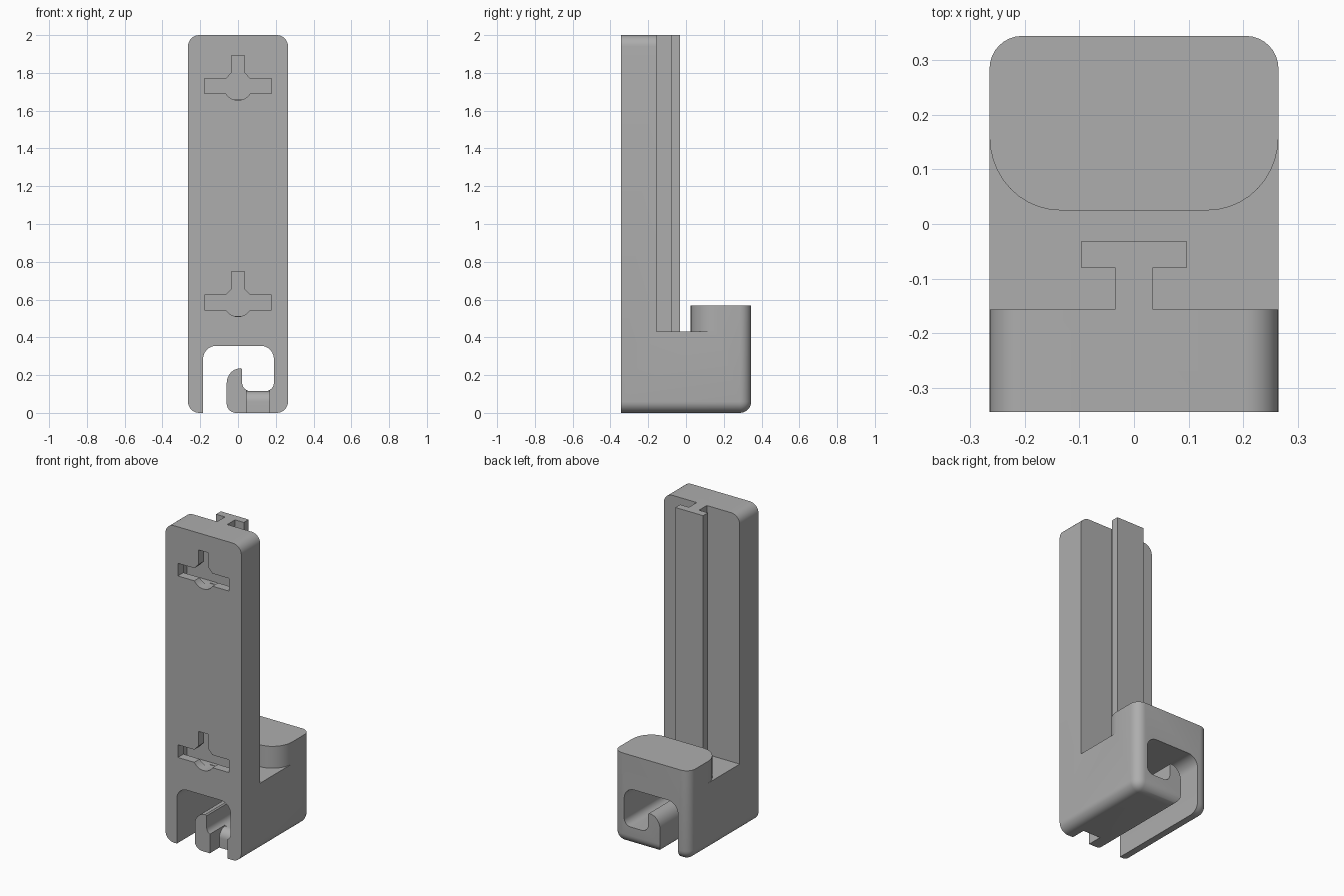
import bpy, bmesh, math

if "Cube" in bpy.data.objects:
    bpy.data.objects.remove(bpy.data.objects["Cube"])

W, D = 0.265, 0.345           # half width, half depth
grey = bpy.data.materials.new("light grey plastic")
grey.diffuse_color = (0.42, 0.42, 0.42, 1)
grey.use_nodes = True
grey.node_tree.nodes["Principled BSDF"].inputs["Base Color"].default_value = grey.diffuse_color


def arc(cx, cy, rx, ry, a0, a1, n=10):
    angles = [math.radians(a0 + (a1 - a0) * i / n) for i in range(n + 1)]
    return [(cx + rx * math.cos(a), cy + ry * math.sin(a)) for a in angles]


def mirrored(half):
    """Close a right-hand half profile by mirroring it over x = 0."""
    return half + [(-x, z) for x, z in reversed(half) if abs(x) > 1e-5]


def add_object(name, bm):
    bmesh.ops.recalc_face_normals(bm, faces=bm.faces)
    mesh = bpy.data.meshes.new(name)
    bm.to_mesh(mesh)
    bm.free()
    mesh.materials.append(grey)
    ob = bpy.data.objects.new(name, mesh)
    bpy.context.collection.objects.link(ob)
    return ob


def prism(name, pts, axis, lo, hi):
    """Extrude a 2D profile along x, y or z."""
    place = {"x": lambda u, v: (lo, u, v), "y": lambda u, v: (u, lo, v),
             "z": lambda u, v: (u, v, lo)}[axis]
    bm = bmesh.new()
    face = bm.faces.new([bm.verts.new(place(u, v)) for u, v in pts])
    new = bmesh.ops.extrude_face_region(bm, geom=[face])["geom"]
    shift = [hi - lo if a == axis else 0 for a in "xyz"]
    bmesh.ops.translate(bm, vec=shift, verts=[g for g in new if isinstance(g, bmesh.types.BMVert)])
    return add_object(name, bm)


def combine(ob, tool, operation="DIFFERENCE"):
    tool.hide_render = True
    mod = ob.modifiers.new("cut", "BOOLEAN")
    mod.operation, mod.solver, mod.object = operation, "EXACT", tool
    bpy.context.view_layer.objects.active = ob
    bpy.ops.object.modifier_apply(modifier=mod.name)
    bpy.data.objects.remove(tool)


# Main body: tall box with rounded side edges, back uprights and back bottom
bm = bmesh.new()
bmesh.ops.create_cube(bm, size=1)
for v in bm.verts:
    v.co = (v.co.x * 2 * W, v.co.y * 2 * D, v.co.z * 2 + 1)
rounded = []
for e in bm.edges:
    a, b = e.verts[0].co, e.verts[1].co
    along_y = abs(a.y - b.y) > 0.1
    back_edge = min(a.y, b.y) > 0.3 and min(a.z, b.z) < 0.1
    if along_y or back_edge:
        rounded.append(e)
bmesh.ops.bevel(bm, geom=rounded, offset=0.06, segments=8, profile=0.5,
                affect="EDGES", clamp_overlap=True)
body = add_object("holder_body", bm)

# Clear the space behind the plate, leaving the rounded raised block
combine(body, prism("upper_cutter", [(-1, -0.157), (1, -0.157), (1, 1), (-1, 1)], "z", 0.568, 3))
gap = ([(-0.5, -0.157), (0.5, -0.157), (0.5, 0.16)]
       + arc(0.135, 0.16, 0.13, 0.135, 0, -90)
       + arc(-0.135, 0.16, 0.13, 0.135, -90, -180) + [(-0.5, 0.16)])
combine(body, prism("gap_cutter", gap, "z", 0.43, 0.7))

# T-shaped rail up the back of the plate
rail = mirrored([(0.035, -0.2), (0.035, -0.08), (0.097, -0.08), (0.097, -0.032)])
combine(body, prism("rail", rail, "z", 0.40, 2.0), "UNION")

# Hook channel running right through the base
channel = ([(-0.185, -0.1)] + arc(-0.115, 0.285, 0.07, 0.07, 180, 90)
           + arc(0.12, 0.285, 0.07, 0.07, 90, 0)
           + arc(0.145, 0.16, 0.045, 0.045, 0, -90)
           + arc(0.067, 0.16, 0.045, 0.045, -90, -180)
           + [(0.022, 0.23), (0.015, 0.237)]
           + arc(0.01, 0.155, 0.07, 0.08, 90, 180)
           + arc(-0.01, 0.05, 0.05, 0.05, 180, 270) + [(-0.01, -0.1)])
combine(body, prism("channel_cutter", channel, "y", -0.6, 0.6))

# Rounded notch at the front of the hook floor
notch = ([(-0.5, -0.1), (-0.25, -0.1)] + arc(-0.195, 0.06, 0.055, 0.055, 180, 90)
         + [(-0.195, 0.2), (-0.5, 0.2)])
combine(body, prism("notch_cutter", notch, "x", 0.045, 0.167))

# Two three-way keyhole slots with a wider pocket behind the mouth
for z in (1.73, 0.585):
    mouth = mirrored(arc(0, z, 0.075, 0.075, -90, -32.2, 6)
                     + [(0.178, z - 0.04), (0.178, z + 0.04), (0.063, z + 0.04),
                        (0.035, z + 0.07), (0.035, z + 0.163)])
    combine(body, prism("mouth_cutter", mouth, "y", -0.5, -0.26))
    pocket = mirrored([(0.19, z - 0.072), (0.19, z + 0.072),
                       (0.073, z + 0.072), (0.073, z + 0.18)])
    combine(body, prism("pocket_cutter", pocket, "y", -0.29, -0.235))

bpy.ops.object.select_all(action="DESELECT")
body.select_set(True)
bpy.context.view_layer.objects.active = body
bpy.ops.object.shade_smooth_by_angle(angle=math.radians(30))
